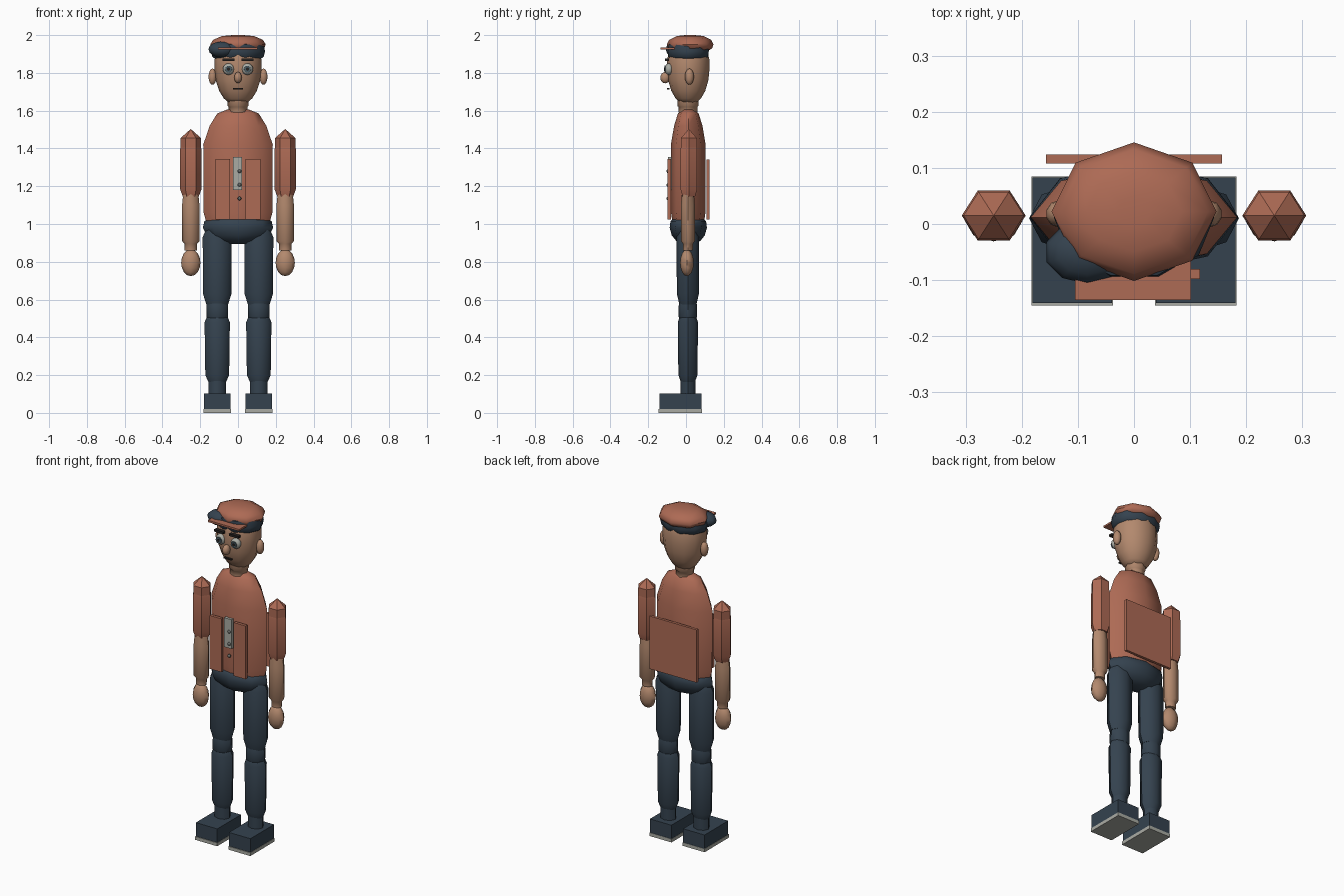
import bpy, bmesh, math
from mathutils import Matrix

if "Cube" in bpy.data.objects:
    bpy.data.objects.remove(bpy.data.objects["Cube"])


def material(name, rgb):
    m = bpy.data.materials.new(name)
    m.diffuse_color = (*rgb, 1)
    m.use_nodes = True
    m.node_tree.nodes["Principled BSDF"].inputs["Base Color"].default_value = m.diffuse_color
    return m


RUST = material("rust_cloth", (0.42, 0.145, 0.09))
SKIN = material("skin", (0.45, 0.25, 0.155))
NAVY = material("dark_navy", (0.035, 0.055, 0.078))
PALE = material("pale_grey", (0.40, 0.41, 0.37))
IRIS = material("iris_blue", (0.07, 0.11, 0.13))
DARK = material("near_black", (0.018, 0.015, 0.014))
STEEL = material("button_grey", (0.14, 0.15, 0.14))


def finish(bm, name, mat, smooth=None):
    bmesh.ops.recalc_face_normals(bm, faces=bm.faces)
    me = bpy.data.meshes.new(name)
    bm.to_mesh(me)
    bm.free()
    me.materials.append(mat)
    ob = bpy.data.objects.new(name, me)
    bpy.context.collection.objects.link(ob)
    if smooth:
        bpy.ops.object.select_all(action='DESELECT')
        ob.select_set(True)
        bpy.context.view_layer.objects.active = ob
        bpy.ops.object.shade_smooth_by_angle(angle=math.radians(smooth))
    return ob


def lathe(name, mat, x, y, profile, sides=8, depth=1.0, smooth=50):
    """Stack of rings (radius, z), flattened in y by depth."""
    bm = bmesh.new()
    rings = []
    for r, z in profile:
        rings.append([bm.verts.new((x + r * math.cos(i * math.tau / sides),
                                    y + depth * r * math.sin(i * math.tau / sides), z))
                      for i in range(sides)])
    for a, b in zip(rings, rings[1:]):
        for i in range(sides):
            j = (i + 1) % sides
            bm.faces.new((a[i], a[j], b[j], b[i]))
    bm.faces.new(rings[0][::-1])
    bm.faces.new(rings[-1])
    bmesh.ops.remove_doubles(bm, verts=bm.verts, dist=0.0002)
    return finish(bm, name, mat, smooth)


def box(name, mat, x0, x1, y0, y1, z0, z1):
    bm = bmesh.new()
    m = Matrix.Translation(((x0 + x1) / 2, (y0 + y1) / 2, (z0 + z1) / 2))
    bmesh.ops.create_cube(bm, size=1, matrix=m @ Matrix.Diagonal((x1 - x0, y1 - y0, z1 - z0, 1)))
    return finish(bm, name, mat)


def ball(name, mat, c, r, u=10, v=8):
    bm = bmesh.new()
    bmesh.ops.create_uvsphere(bm, u_segments=u, v_segments=v, radius=1,
                              matrix=Matrix.Translation(c) @ Matrix.Diagonal((*r, 1)))
    return finish(bm, name, mat, 60)


def disc(name, mat, x, y, z, r, thick):
    """Round plate facing the front."""
    bm = bmesh.new()
    bmesh.ops.create_cone(bm, cap_ends=True, segments=12, radius1=r, radius2=r, depth=thick,
                          matrix=Matrix.Translation((x, y, z)) @ Matrix.Rotation(math.pi / 2, 4, 'X'))
    return finish(bm, name, mat)


# Torso, hips, neck and head
lathe("torso", RUST, 0, 0.012, [(0.165, 1.0), (0.182, 1.06), (0.184, 1.42), (0.15, 1.52),
                                (0.11, 1.585), (0.06, 1.605)], 8, 0.5)
lathe("hips", NAVY, 0, 0.012, [(0.05, 0.895), (0.12, 0.91), (0.165, 0.94), (0.186, 0.98),
                               (0.178, 1.015), (0.15, 1.03)], 8, 0.53)
lathe("neck", SKIN, 0, 0.01, [(0.05, 1.59), (0.05, 1.62), (0.056, 1.625), (0.056, 1.67)], 8)
lathe("head", SKIN, 0, 0.012, [(0.05, 1.642), (0.075, 1.665), (0.1, 1.705), (0.118, 1.76), (0.125, 1.82),
                               (0.124, 1.87), (0.11, 1.93), (0.06, 1.965)], 12, 0.9)

# Face
ball("nose", SKIN, (0, -0.11, 1.775), (0.021, 0.026, 0.03))
box("mouth", DARK, -0.026, 0.026, -0.1, -0.088, 1.713, 1.72)
for s, side in ((-1, "left"), (1, "right")):
    ball(side + "_ear", SKIN, (s * 0.135, 0.018, 1.78), (0.022, 0.024, 0.043))
    ball(side + "_eye", PALE, (s * 0.05, -0.09, 1.82), (0.03, 0.023, 0.031), 12)
    disc(side + "_iris", IRIS, s * 0.05, -0.111, 1.82, 0.018, 0.008)
    disc(side + "_pupil", DARK, s * 0.05, -0.115, 1.82, 0.009, 0.004)
    box(side + "_eyebrow", DARK, s * 0.05 - 0.031, s * 0.05 + 0.031, -0.112, -0.09, 1.864, 1.877)

# Cap
lathe("cap_band", NAVY, 0, 0.012, [(0.115, 1.87), (0.136, 1.885), (0.143, 1.915), (0.136, 1.95),
                                   (0.11, 1.96)], 10, 0.8)
lathe("cap_crown", RUST, 0, 0.022, [(0.11, 1.915), (0.138, 1.93), (0.147, 1.95), (0.132, 1.975),
                                    (0.085, 1.995), (0.03, 2.0)], 8, 0.84)
box("cap_brim", RUST, -0.105, 0.102, -0.135, -0.03, 1.923, 1.934)
ball("cap_tuft", NAVY, (-0.083, -0.05, 1.924), (0.077, 0.057, 0.043))

# Jacket panels, shirt plate and buttons
box("left_front_panel", RUST, -0.12, -0.042, -0.098, -0.08, 1.025, 1.345)
box("right_front_panel", RUST, 0.04, 0.118, -0.098, -0.08, 1.025, 1.345)
box("back_panel", RUST, -0.157, 0.157, 0.108, 0.124, 1.025, 1.342)
box("shirt_plate", PALE, -0.026, 0.022, -0.094, -0.076, 1.18, 1.355)
for i, z in enumerate((1.28, 1.207, 1.135)):
    ball("button_%d" % (i + 1), STEEL, (0.008, -0.095, z), (0.01, 0.009, 0.01), 8, 6)

# Limbs, mirrored left and right
for s, side in ((-1, "left"), (1, "right")):
    ax, lx = s * 0.25, s * 0.11
    lathe(side + "_shoulder", RUST, ax, 0.015, [(0.054, 1.40), (0.054, 1.455), (0.0, 1.503)], 6, 0.9, 40)
    lathe(side + "_upper_arm", RUST, ax, 0.015, [(0.042, 1.145), (0.057, 1.185), (0.057, 1.395),
                                                 (0.05, 1.42)], 6, 0.9)
    lathe(side + "_forearm", SKIN, ax, 0.01, [(0.032, 0.86), (0.033, 0.895), (0.046, 0.91), (0.046, 1.10),
                                              (0.04, 1.16)], 8, 0.8)
    ball(side + "_hand", SKIN, (ax, 0.005, 0.795), (0.051, 0.036, 0.071), 8, 8)
    lathe(side + "_thigh", NAVY, lx, 0.01, [(0.058, 0.575), (0.075, 0.63), (0.077, 0.93), (0.06, 0.97)],
          8, 0.78)
    lathe(side + "_knee", NAVY, lx, 0.01, [(0.05, 0.495), (0.058, 0.51), (0.058, 0.565), (0.052, 0.59)],
          8, 0.85)
    lathe(side + "_shin", NAVY, lx, 0.01, [(0.045, 0.16), (0.063, 0.2), (0.067, 0.48), (0.055, 0.508)],
          8, 0.8)
    lathe(side + "_ankle", NAVY, lx, 0.01, [(0.046, 0.09), (0.046, 0.17)], 8, 0.85)
    box(side + "_shoe", NAVY, lx - 0.071, lx + 0.071, -0.141, 0.083, 0.02, 0.102)
    box(side + "_sole", PALE, lx - 0.073, lx + 0.073, -0.145, 0.085, 0, 0.02)
